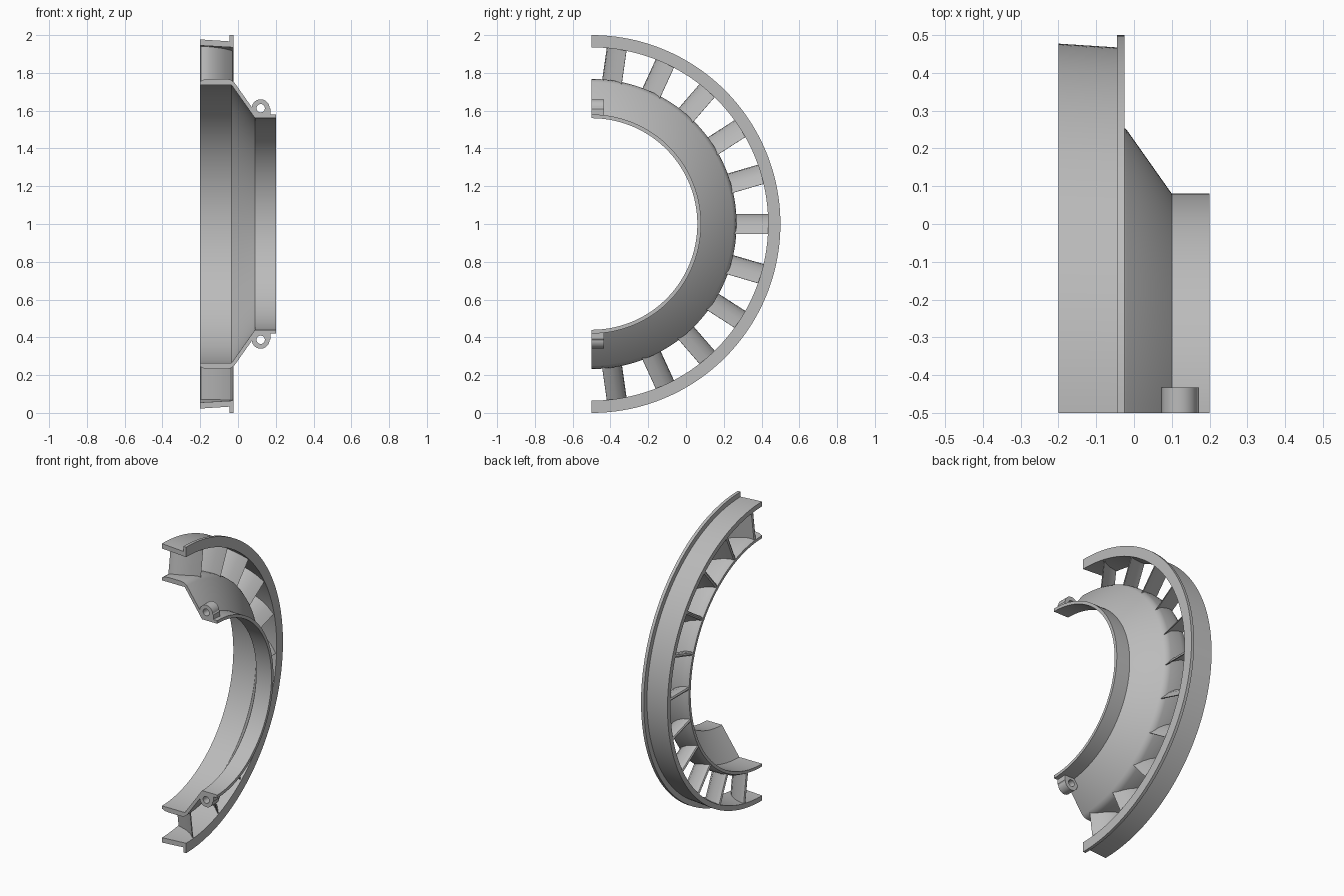
import bpy, bmesh
from math import sin, cos, pi, radians, hypot

cube = bpy.data.objects.get("Cube")
if cube:
    bpy.data.objects.remove(cube, do_unlink=True)

metal = bpy.data.materials.new("plain_grey_metal")
metal.use_nodes = True
GREY = (0.5, 0.5, 0.5, 1)
metal.diffuse_color = GREY
metal.node_tree.nodes["Principled BSDF"].inputs["Base Color"].default_value = GREY

AXIS_Y, AXIS_Z = -0.5, 1.0


def polar(x, r, t, ang):
    """Point at axial x, radius r, tangential offset t, around the ring axis."""
    return (x, AXIS_Y + r * cos(ang) - t * sin(ang), AXIS_Z + r * sin(ang) + t * cos(ang))


def loft(name, rings, closed=False, angle=30):
    """Skin a row of equal point loops; cap the ends unless closed."""
    bm = bmesh.new()
    loops = [[bm.verts.new(p) for p in ring] for ring in rings]
    n = len(loops[0])
    pairs = list(zip(loops, loops[1:]))
    if closed:
        pairs.append((loops[-1], loops[0]))
    for a, b in pairs:
        for i in range(n):
            j = (i + 1) % n
            bm.faces.new((a[i], a[j], b[j], b[i]))
    if not closed:
        bm.faces.new(loops[0])
        bm.faces.new(loops[-1])
    bmesh.ops.recalc_face_normals(bm, faces=bm.faces)
    mesh = bpy.data.meshes.new(name)
    bm.to_mesh(mesh)
    bm.free()
    for p in mesh.polygons:
        p.use_smooth = True
    mesh.set_sharp_from_angle(angle=radians(angle))
    mesh.materials.append(metal)
    obj = bpy.data.objects.new(name, mesh)
    bpy.context.collection.objects.link(obj)
    return obj


def half_ring(name, profile, steps=96):
    angles = [-pi / 2 + pi * i / steps for i in range(steps + 1)]
    return loft(name, [[polar(x, r, 0, a) for x, r in profile] for a in angles])


# Outer band with its raised flange
half_ring("outer_band", [(-0.2, 0.945), (-0.2, 0.977), (-0.045, 0.967), (-0.045, 1.0),
                         (-0.025, 1.0), (-0.025, 0.935)])

# Inner band, cone and collar in one shell
half_ring("inner_shell", [(-0.2, 0.737), (-0.2, 0.755), (-0.18, 0.765), (-0.15, 0.768),
                          (-0.06, 0.768), (-0.04, 0.764), (-0.02, 0.75), (0.1, 0.58),
                          (0.2, 0.58), (0.2, 0.56), (0.09, 0.56), (-0.035, 0.737)])

# Curved vanes between the bands
vane_profile = [(-0.2, 0.04), (-0.195, 0.049), (-0.183, 0.053), (-0.15, 0.048), (-0.11, 0.028),
                (-0.07, -0.003), (-0.03, -0.052), (-0.036, -0.053), (-0.08, -0.015),
                (-0.13, 0.011), (-0.17, 0.024), (-0.195, 0.031)]
for k in range(-5, 6):
    ang = 2 * pi * k / 22
    loft(f"vane_{k + 6}", [[polar(x, r, t, ang) for x, t in vane_profile] for r in (0.755, 0.95)],
         angle=40)


# Drilled mounting lugs at both ends of the cone
def lug(name, side, steps=48):
    hole, outer = [], []
    for i in range(steps):
        a = 2 * pi * (i + 0.5) / steps
        c, s = cos(a), sin(a)
        d = 0.047 if s >= 0 else min(0.052 / abs(c), 0.05 / abs(s), hypot(0.052, 0.05))
        x, r = 0.12 + d * c, 0.613 + d * s
        outer.append((x, max(r, 0.57 + 1.4 * (0.095 - x))))
        hole.append((0.12 + 0.022 * c, 0.613 + 0.022 * s))

    def place(pts, y):
        return [(x, y, AXIS_Z + side * r) for x, r in pts]

    front, back = -0.5, -0.433
    loft(name, [place(hole, front), place(outer, front), place(outer, back), place(hole, back)],
         closed=True)


lug("upper_lug", 1)
lug("lower_lug", -1)
